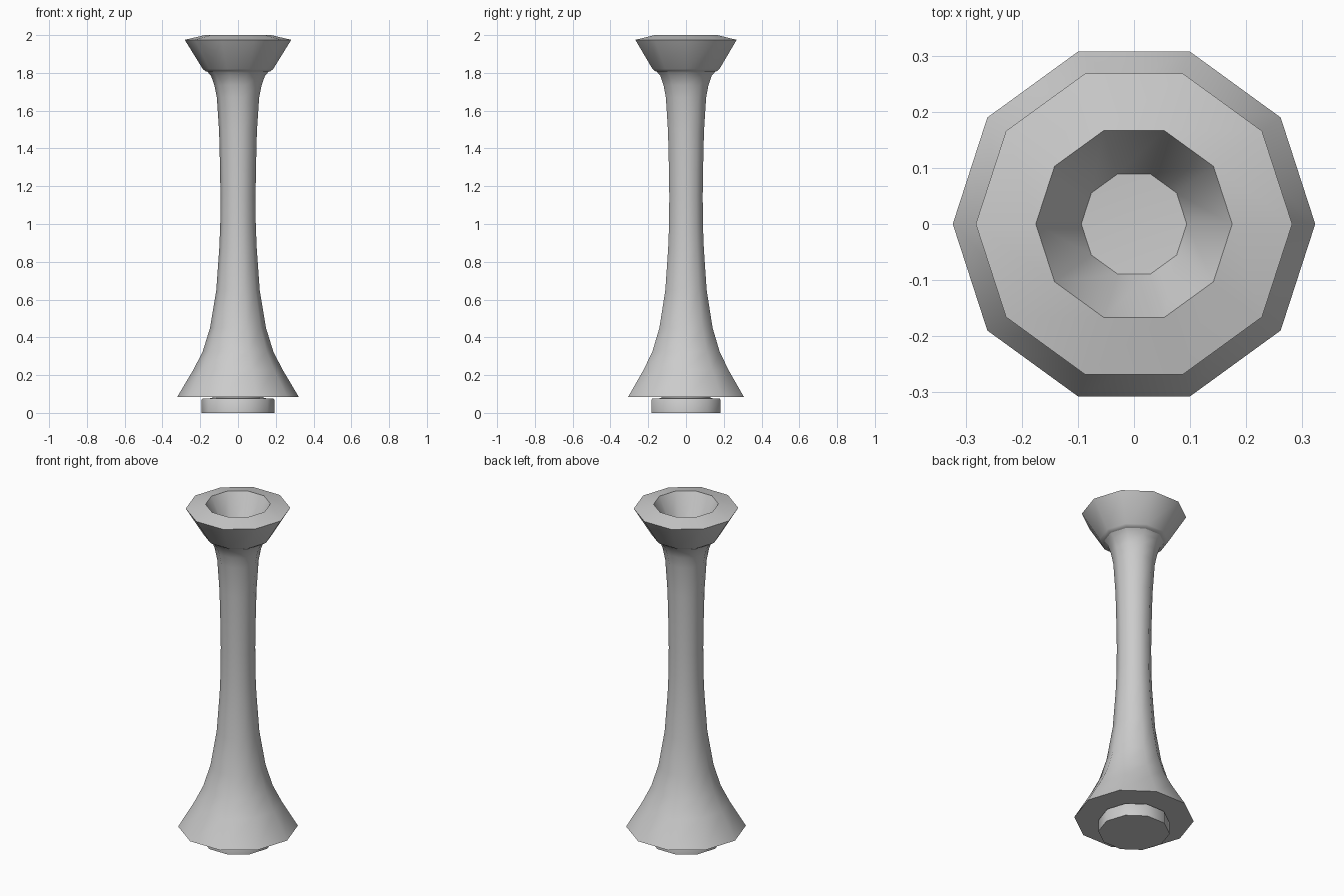
import bpy, bmesh, math

if "Cube" in bpy.data.objects:
    bpy.data.objects.remove(bpy.data.objects["Cube"])

SIDES = 10


def lathe(name, profile):
    """Spin a (radius, height) profile around z; radius 0 closes at a pole."""
    bm = bmesh.new()
    rings = []
    for r, z in profile:
        if r == 0:
            rings.append([bm.verts.new((0, 0, z))] * SIDES)
        else:
            rings.append([bm.verts.new((r * math.cos(i * math.tau / SIDES),
                                        r * math.sin(i * math.tau / SIDES), z))
                          for i in range(SIDES)])
    for a, b in zip(rings, rings[1:]):
        for i in range(SIDES):
            j = (i + 1) % SIDES
            bm.faces.new(list(dict.fromkeys((a[i], a[j], b[j], b[i]))))
    bmesh.ops.recalc_face_normals(bm, faces=bm.faces)
    mesh = bpy.data.meshes.new(name)
    bm.to_mesh(mesh)
    bm.free()
    obj = bpy.data.objects.new(name, mesh)
    bpy.context.collection.objects.link(obj)
    bpy.ops.object.select_all(action='DESELECT')
    obj.select_set(True)
    bpy.context.view_layer.objects.active = obj
    bpy.ops.object.shade_smooth_by_angle(angle=math.radians(40))
    return obj


# Small disc under the base, with a recessed neck
lathe("foot_disc", [(0, 0), (0.193, 0), (0.193, 0.068), (0.188, 0.076),
                    (0.135, 0.078), (0.135, 0.09), (0, 0.09)])

# Flared shaft
lathe("shaft", [(0, 0.083), (0.323, 0.083), (0.235, 0.23), (0.187, 0.325),
                (0.148, 0.45), (0.115, 0.65), (0.099, 0.875), (0.094, 1.0),
                (0.093, 1.15), (0.095, 1.29), (0.100, 1.49), (0.112, 1.67),
                (0.125, 1.735), (0.143, 1.785), (0.163, 1.807), (0, 1.815)])

# Flared cup with a sloping rim and tapered socket
lathe("cup", [(0, 1.808), (0.170, 1.808), (0.186, 1.82), (0.282, 1.975),
              (0.175, 2.0), (0.094, 1.84), (0, 1.835)])
